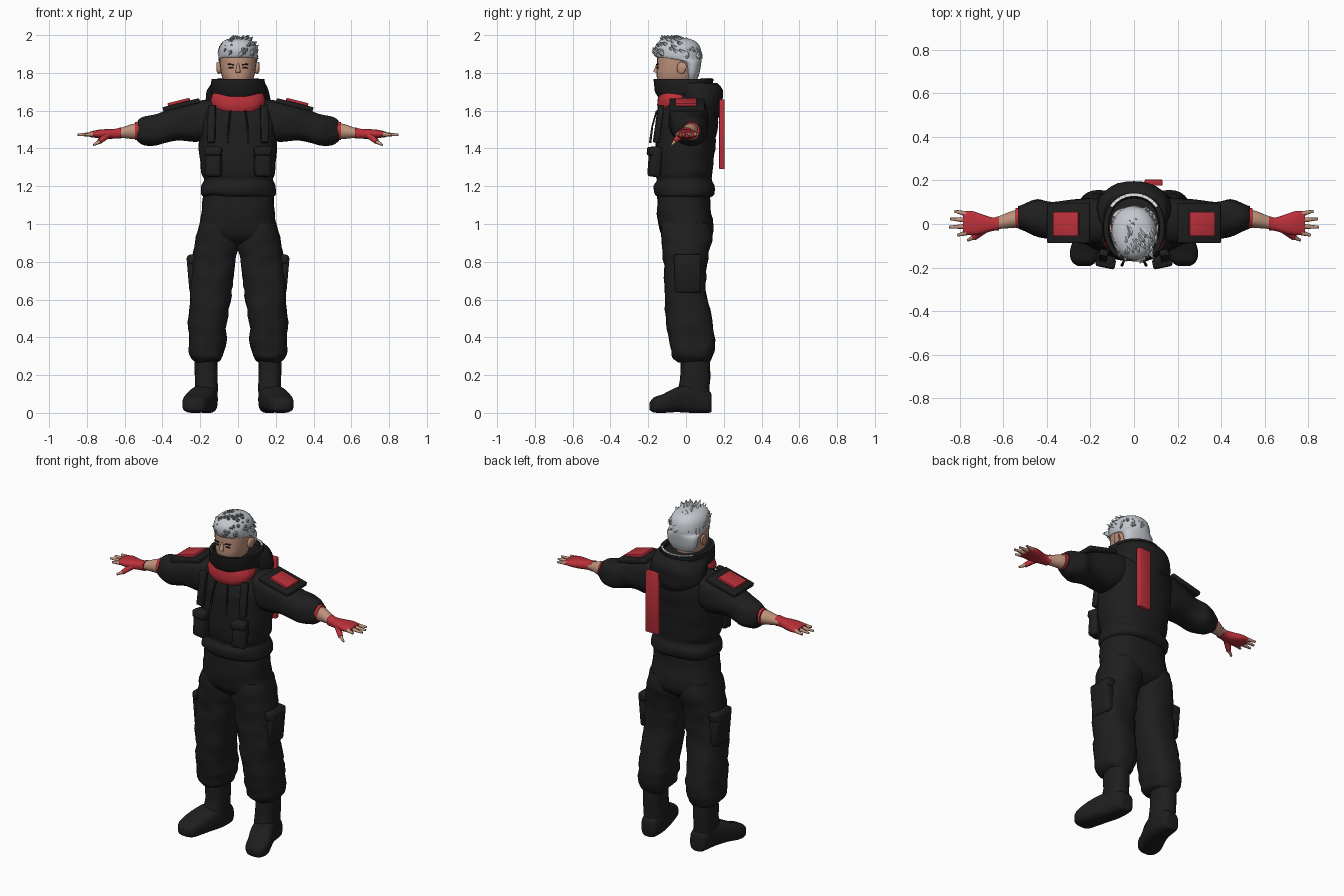
import bpy, bmesh, math, random
from mathutils import Vector, Matrix, noise

random.seed(4)
if "Cube" in bpy.data.objects:
    bpy.data.objects.remove(bpy.data.objects["Cube"])


def material(name, r, g, b):
    m = bpy.data.materials.new(name)
    m.use_nodes = True
    m.diffuse_color = (r, g, b, 1)
    bsdf = m.node_tree.nodes["Principled BSDF"]
    bsdf.inputs["Base Color"].default_value = (r, g, b, 1)
    bsdf.inputs["Roughness"].default_value = 0.8
    return m


BLACK = material("black_cloth", .013, .013, .013)
RED = material("red_cloth", .5, .03, .042)
SKIN = material("skin", .52, .29, .2)
HAIR = material("silver_hair", .55, .58, .62)
WHITE = material("white_trim", .8, .8, .8)
DARK = material("dark_brown", .03, .02, .017)


def finish(name, bm, mat, mirror=False, smooth=True):
    bmesh.ops.recalc_face_normals(bm, faces=bm.faces)
    me = bpy.data.meshes.new(name)
    bm.to_mesh(me)
    bm.free()
    me.materials.append(mat)
    ob = bpy.data.objects.new(name, me)
    bpy.context.collection.objects.link(ob)
    if mirror:
        ob.modifiers.new("mirror", "MIRROR").use_mirror_merge = False
    if smooth:
        bpy.ops.object.select_all(action='DESELECT')
        bpy.context.view_layer.objects.active = ob
        ob.select_set(True)
        bpy.ops.object.shade_smooth_by_angle(angle=math.radians(50))
    return ob


def catmull(rows, steps):
    """Smoothly fill in rows between the given ones."""
    out = []
    for i in range(len(rows) - 1):
        a, b, c, d = (rows[max(0, min(len(rows) - 1, i + k))] for k in (-1, 0, 1, 2))
        for s in range(steps):
            t = s / steps
            out.append([q + .5 * t * (r - p + t * (2*p - 5*q + 4*r - e + t * (3*(q - r) + e - p)))
                        for p, q, r, e in zip(a, b, c, d)])
    return out + [list(rows[-1])]


def loft(name, rows, mat, axis="z", mirror=False, power=2.4, folds=0, steps=3, seg=28, caps=True):
    """Rows give the position on the axis, then low and high bounds on the other two axes."""
    bm = bmesh.new()
    rings = []
    for t, u0, u1, v0, v1 in catmull(rows, steps):
        ring = []
        for k in range(seg):
            a = math.tau * k / seg
            c, s = math.cos(a), math.sin(a)
            u = (u0 + u1) / 2 + (u1 - u0) / 2 * math.copysign(abs(c) ** (2 / power), c)
            v = (v0 + v1) / 2 + (v1 - v0) / 2 * math.copysign(abs(s) ** (2 / power), s)
            p = Vector({"x": (t, u, v), "y": (u, t, v), "z": (u, v, t)}[axis])
            if folds:
                p += noise.noise_vector(p * Vector((9, 9, 20))) * folds
            ring.append(bm.verts.new(p))
        rings.append(ring)
    for a, b in zip(rings, rings[1:]):
        for k in range(seg):
            n = (k + 1) % seg
            bm.faces.new((a[k], a[n], b[n], b[k]))
    if caps:
        bm.faces.new(rings[0])
        bm.faces.new(rings[-1])
    return finish(name, bm, mat, mirror)


def even(rows):
    """Rows of height, half width, front, back, made symmetric in x."""
    return [(z, -w, w, f, b) for z, w, f, b in rows]


def box(name, centre, size, mat, tilt=(0, 0, 0), mirror=False, bevel=.005):
    bm = bmesh.new()
    bmesh.ops.create_cube(bm, size=1)
    rot = Matrix.Identity(4)
    for angle, ax in zip(tilt, "XYZ"):
        rot = Matrix.Rotation(math.radians(angle), 4, ax) @ rot
    bm.transform(Matrix.Translation(centre) @ rot @ Matrix.Diagonal((*size, 1)))
    if bevel:
        bmesh.ops.bevel(bm, geom=bm.edges[:], offset=bevel, segments=2, affect='EDGES', profile=.5)
    return finish(name, bm, mat, mirror)


def tapers(name, parts, mat, mirror=False, seg=8, smooth=True):
    """Cones between pairs of points, with start and end radius."""
    bm = bmesh.new()
    for a, b, r1, r2 in parts:
        a, b = Vector(a), Vector(b)
        turn = (b - a).to_track_quat('Z', 'Y').to_matrix().to_4x4()
        bmesh.ops.create_cone(bm, cap_ends=True, segments=seg, radius1=r1, radius2=r2,
                              depth=(b - a).length, matrix=Matrix.Translation((a + b) / 2) @ turn)
    return finish(name, bm, mat, mirror, smooth)


# Jacket body with gathered hem
loft("jacket", even([(1.14, .175, -.14, .13), (1.16, .2, -.165, .15), (1.2, .197, -.17, .15),
                     (1.235, .18, -.155, .135), (1.27, .195, -.165, .14), (1.36, .205, -.165, .15),
                     (1.46, .205, -.16, .16), (1.54, .212, -.155, .17), (1.6, .2, -.135, .165),
                     (1.645, .17, -.11, .15), (1.69, .12, -.09, .13)]), BLACK, folds=.008)
# Sleeves, cuffs, arms and hands
loft("sleeves", [(.1, -.09, .12, 1.47, 1.66), (.2, -.095, .12, 1.44, 1.66), (.3, -.085, .11, 1.44, 1.63),
                 (.38, -.07, .105, 1.43, 1.6), (.44, -.06, .112, 1.415, 1.58),
                 (.5, -.035, .09, 1.42, 1.565), (.53, -.02, .08, 1.44, 1.545)],
     BLACK, "x", True, folds=.008)
loft("red_cuffs", [(.51, -.02, .078, 1.44, 1.545), (.545, -.018, .073, 1.445, 1.54)], RED, "x", True, 2)
loft("forearms", [(.5, -.015, .07, 1.445, 1.535), (.56, -.018, .06, 1.45, 1.53),
                  (.61, -.022, .04, 1.455, 1.512), (.66, -.025, .025, 1.458, 1.5)], SKIN, "x", True, 2)
loft("gloves", [(.62, -.03, .035, 1.452, 1.512), (.65, -.032, .03, 1.452, 1.504),
                (.7, -.046, .045, 1.45, 1.502), (.745, -.052, .06, 1.455, 1.498),
                (.785, -.048, .058, 1.46, 1.488)], RED, "x", True)
fingers = [((.77, y, 1.475), (tip, y * 1.3, 1.472), .0125, .006)
           for y, tip in ((-.04, .812), (-.011, .85), (.018, .845), (.046, .825))]
tapers("fingers", fingers, SKIN, True)
tapers("thumb_sleeves", [((.69, -.025, 1.472), (.735, -.062, 1.435), .02, .014)], RED, True)
tapers("thumbs", [((.73, -.058, 1.438), (.765, -.075, 1.418), .012, .006)], SKIN, True)

# Shoulder plates
box("shoulder_plates", (.3, .005, 1.63), (.2, .185, .025), BLACK, (0, 14, 0), True)
box("shoulder_patches", (.313, 0, 1.645), (.12, .112, .018), RED, (0, 14, 0), True, .003)

# Hood, scarf and raised collar
loft("hood", even([(1.55, .1, .04, .165), (1.6, .155, -.02, .19), (1.66, .17, -.05, .198),
                   (1.71, .162, -.08, .193), (1.745, .14, -.1, .165)]), BLACK, power=2, folds=.006)
loft("red_scarf", even([(1.595, .11, -.145, .03), (1.62, .135, -.152, .03), (1.66, .145, -.15, .04),
                        (1.7, .13, -.14, .04)]), RED)
loft("collar", even([(1.675, .13, -.15, .12), (1.7, .148, -.165, .14), (1.768, .14, -.172, .145),
                     (1.768, .118, -.155, .125), (1.68, .105, -.13, .1)]), BLACK, power=2.2, steps=1, caps=False)
for i in range(9):
    a = math.radians(42 + 12 * i)
    box(f"collar_trim_{i + 1}", (.13 * math.cos(a), .135 * math.sin(a), 1.768), (.026, .012, .008),
        WHITE, (0, 0, math.degrees(a) + 90), bevel=0)

# Chest pouches, straps, drawstrings and back strip
box("chest_pouches", (.13, -.165, 1.33), (.085, .06, .16), BLACK, (-4, 0, 12), True, .015)
box("pouch_flaps", (.13, -.178, 1.385), (.09, .045, .045), BLACK, (-4, 0, 12), True, .01)
box("chest_straps", (.14, -.145, 1.53), (.04, .03, .2), BLACK, (-8, 0, 10), True)
tapers("drawstrings", [((.04, -.155, 1.6), (.05, -.178, 1.52), .005, .005),
                       ((.05, -.178, 1.52), (.055, -.19, 1.43), .005, .007)], BLACK, True)
box("back_strip", (.09, .19, 1.475), (.082, .028, .37), RED, bevel=.004)

# Trousers
loft("trouser_seat", even([(.885, .1, -.07, .08), (.93, .2, -.125, .135), (1, .203, -.148, .145),
                           (1.08, .192, -.155, .13), (1.17, .185, -.15, .13)]), BLACK, folds=.006)
loft("trouser_legs", [(.27, .1, .235, -.05, .13), (.285, .085, .25, -.068, .14), (.31, .073, .258, -.08, .148),
                      (.37, .065, .26, -.09, .155), (.45, .06, .262, -.1, .148),
                      (.55, .045, .258, -.11, .125), (.65, .032, .255, -.113, .105),
                      (.75, .018, .25, -.118, .107), (.85, .004, .238, -.123, .12),
                      (.93, -.01, .22, -.13, .138), (1, 0, .2, -.13, .13)], BLACK, mirror=True, folds=.012)
box("thigh_pockets", (.235, .01, .735), (.06, .14, .2), BLACK, (0, 5, 0), True, .015)
box("pocket_flaps", (.232, .01, .815), (.065, .15, .05), BLACK, (0, 5, 0), True, .01)

# Boots
loft("boot_shafts", [(.05, .11, .225, -.05, .125), (.12, .108, .228, -.045, .125),
                     (.18, .108, .228, -.03, .128), (.33, .11, .232, -.03, .13)], BLACK, mirror=True, folds=.004)
loft("boot_feet", [(.136, .135, .195, .01, .09), (.12, .113, .215, 0, .12), (.03, .107, .235, 0, .15),
                   (-.05, .122, .268, .004, .135), (-.12, .15, .294, 0, .1),
                   (-.17, .17, .287, .002, .082), (-.192, .2, .26, .015, .055)], BLACK, "y", True, 3)

# Head
loft("head", even([(1.66, .06, -.08, .05), (1.72, .062, -.12, .05), (1.745, .07, -.145, .05),
                   (1.78, .085, -.155, .055), (1.84, .095, -.153, .065), (1.9, .097, -.15, .07),
                   (1.95, .085, -.13, .055), (1.97, .05, -.1, .02)]), SKIN, power=2.2)
loft("ears", [(.09, -.045, -.01, 1.8, 1.845), (.105, -.048, -.002, 1.793, 1.858),
              (.113, -.035, .002, 1.81, 1.855)], SKIN, "x", True, 2)
tapers("nose", [((0, -.15, 1.848), (0, -.16, 1.802), .006, .014)], SKIN)
box("eyes", (.036, -.151, 1.826), (.026, .008, .008), DARK, (0, 0, 12), True, .002)
box("eyebrows", (.038, -.152, 1.845), (.036, .008, .007), DARK, (0, -6, 12), True, .002)

# Hair: cap, then combed tufts
loft("hair_cap", even([(1.765, .07, .0, .06), (1.8, .092, -.005, .072), (1.855, .101, -.03, .081),
                       (1.875, .103, -.14, .083), (1.9, .104, -.163, .083), (1.94, .098, -.163, .073),
                       (1.97, .075, -.14, .045), (1.985, .035, -.1, .0)]), HAIR, power=2.1)
tufts = []
for i in range(75):
    a = random.uniform(0, math.tau)
    h = random.uniform(.1, 1)
    w = math.sqrt(1 - h * h * .95)
    n = Vector((w * math.cos(a), w * math.sin(a), h))
    base = Vector((0, -.042, 1.885)) + n * Vector((.092, .112, .09))
    sweep = Vector((.35, -.7, .25)) if n.y < .3 else Vector((.2, .1, -.7))
    tip = base + (n * .55 + sweep).normalized() * random.uniform(.035, .055)
    tip.z = min(tip.z, 2)
    tip.x = max(-.108, min(.108, tip.x))
    tip.y = max(-.182, min(.088, tip.y))
    tufts.append((base, tip, .02, .001))
tufts.append(((.01, -.07, 1.965), (.03, -.1, 2), .022, .001))
tapers("hair_tufts", tufts, HAIR, seg=5, smooth=False)
